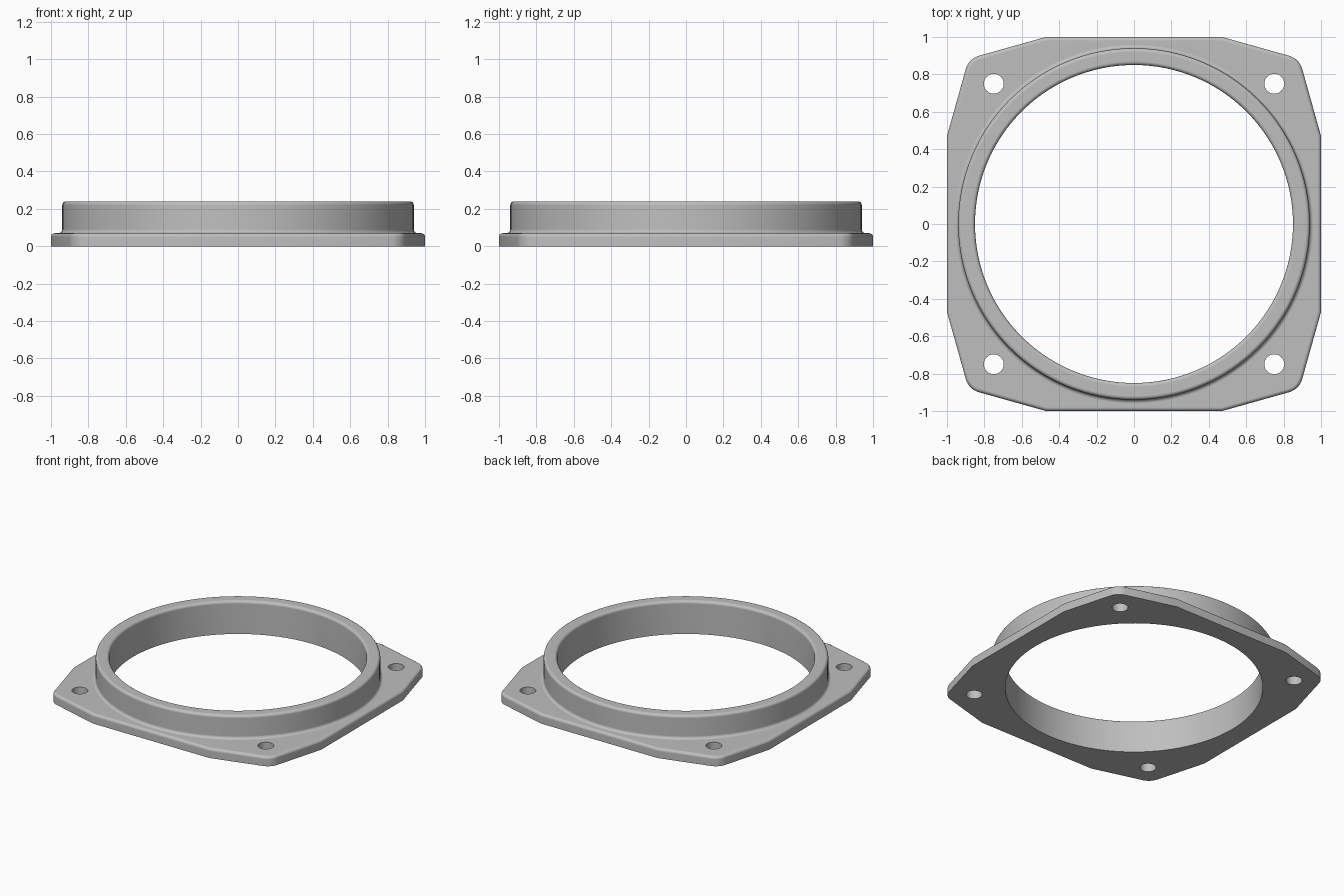
import bpy, bmesh
from math import sin, cos, tan, pi, radians
from mathutils import Matrix

cube = bpy.data.objects.get("Cube")
if cube:
    bpy.data.objects.remove(cube)

HEIGHT, PLATE_TOP = 0.24, 0.07
OUTER, BORE, ROUND = 0.94, 0.85, 0.02
SEGMENTS = 128

grey = bpy.data.materials.new("satin grey")
grey.use_nodes = True
colour = (0.52, 0.52, 0.52, 1)
grey.diffuse_color = colour
grey.node_tree.nodes["Principled BSDF"].inputs["Base Color"].default_value = colour


def add_object(name, bm):
    bmesh.ops.recalc_face_normals(bm, faces=bm.faces)
    mesh = bpy.data.meshes.new(name)
    bm.to_mesh(mesh)
    bm.free()
    mesh.materials.append(grey)
    obj = bpy.data.objects.new(name, mesh)
    bpy.context.collection.objects.link(obj)
    return obj


def arc(cx, cy, r, start, end, steps):
    angles = [radians(start + (end - start) * i / steps) for i in range(steps + 1)]
    return [(cx + r * cos(a), cy + r * sin(a)) for a in angles]


def lathe(name, profile):
    """Solid of revolution from (radius, z) points, capped at both ends."""
    bm = bmesh.new()
    rings = [[bm.verts.new((r * cos(2 * pi * i / SEGMENTS), r * sin(2 * pi * i / SEGMENTS), z))
              for i in range(SEGMENTS)] for r, z in profile]
    for a, b in zip(rings, rings[1:]):
        for i in range(SEGMENTS):
            j = (i + 1) % SEGMENTS
            bm.faces.new((a[i], a[j], b[j], b[i]))
    bm.faces.new(rings[0])
    bm.faces.new(rings[-1])
    return add_object(name, bm)


def apply_boolean(target, tool, operation):
    mod = target.modifiers.new(operation.title(), 'BOOLEAN')
    mod.object, mod.operation, mod.solver = tool, operation, 'EXACT'
    bpy.context.view_layer.objects.active = target
    bpy.ops.object.modifier_apply(modifier=mod.name)
    bpy.data.objects.remove(tool)


# Flange plate: one quarter outline turned four times, top rim rounded
flat, tip, radius, slope = 0.47, 0.884, 0.1, 15.6
centre = tip - radius / cos(radians(45 - slope)) * cos(pi / 4)
quarter = [(1, flat)] + arc(centre, centre, radius, slope, 90 - slope, 8) + [(flat, 1)]
bm = bmesh.new()
outline = []
for k in range(4):
    turn = Matrix.Rotation(k * pi / 2, 3, 'Z')
    outline += [bm.verts.new(turn @ bm.verts.new((x, y, 0)).co) for x, y in quarter]
bmesh.ops.delete(bm, geom=[v for v in bm.verts if v not in set(outline)], context='VERTS')
base = bm.faces.new(outline)
raised = bmesh.ops.extrude_face_region(bm, geom=[base], use_keep_orig=True)["geom"]
bmesh.ops.translate(bm, vec=(0, 0, PLATE_TOP),
                    verts=[v for v in raised if isinstance(v, bmesh.types.BMVert)])
rim = [e for e in bm.edges if all(v.co.z > PLATE_TOP / 2 for v in e.verts)]
bmesh.ops.bevel(bm, geom=rim, offset=ROUND, segments=4, profile=0.5, affect='EDGES')
flange = add_object("mounting_flange", bm)

# Raised collar with a fillet at its foot and a rounded top edge
foot = OUTER + ROUND
profile = [(foot, PLATE_TOP / 2)]
profile += arc(foot, PLATE_TOP + ROUND, ROUND, 270, 180, 4)
profile += arc(OUTER - ROUND, HEIGHT - ROUND, ROUND, 0, 90, 4)
apply_boolean(flange, lathe("collar", profile), 'UNION')

# Central bore, flaring at the top to round the inner lip
profile = [(BORE, -0.1)]
profile += arc(BORE + ROUND, HEIGHT - ROUND, ROUND, 180, 90, 4)
profile += [(BORE + ROUND, HEIGHT + 0.1)]
apply_boolean(flange, lathe("bore_cutter", profile), 'DIFFERENCE')

# Four bolt holes
for sx in (-1, 1):
    for sy in (-1, 1):
        bm = bmesh.new()
        bmesh.ops.create_cone(bm, cap_ends=True, segments=40, radius1=0.053, radius2=0.053,
                              depth=0.4, matrix=Matrix.Translation((sx * 0.75, sy * 0.75, 0)))
        apply_boolean(flange, add_object("bolt_hole_cutter", bm), 'DIFFERENCE')

# Smooth shading with crisp corners
bpy.ops.object.select_all(action='DESELECT')
flange.select_set(True)
bpy.context.view_layer.objects.active = flange
bpy.ops.object.shade_smooth_by_angle(angle=radians(30))
weighted = flange.modifiers.new("Weighted Normals", 'WEIGHTED_NORMAL')
weighted.keep_sharp = True
